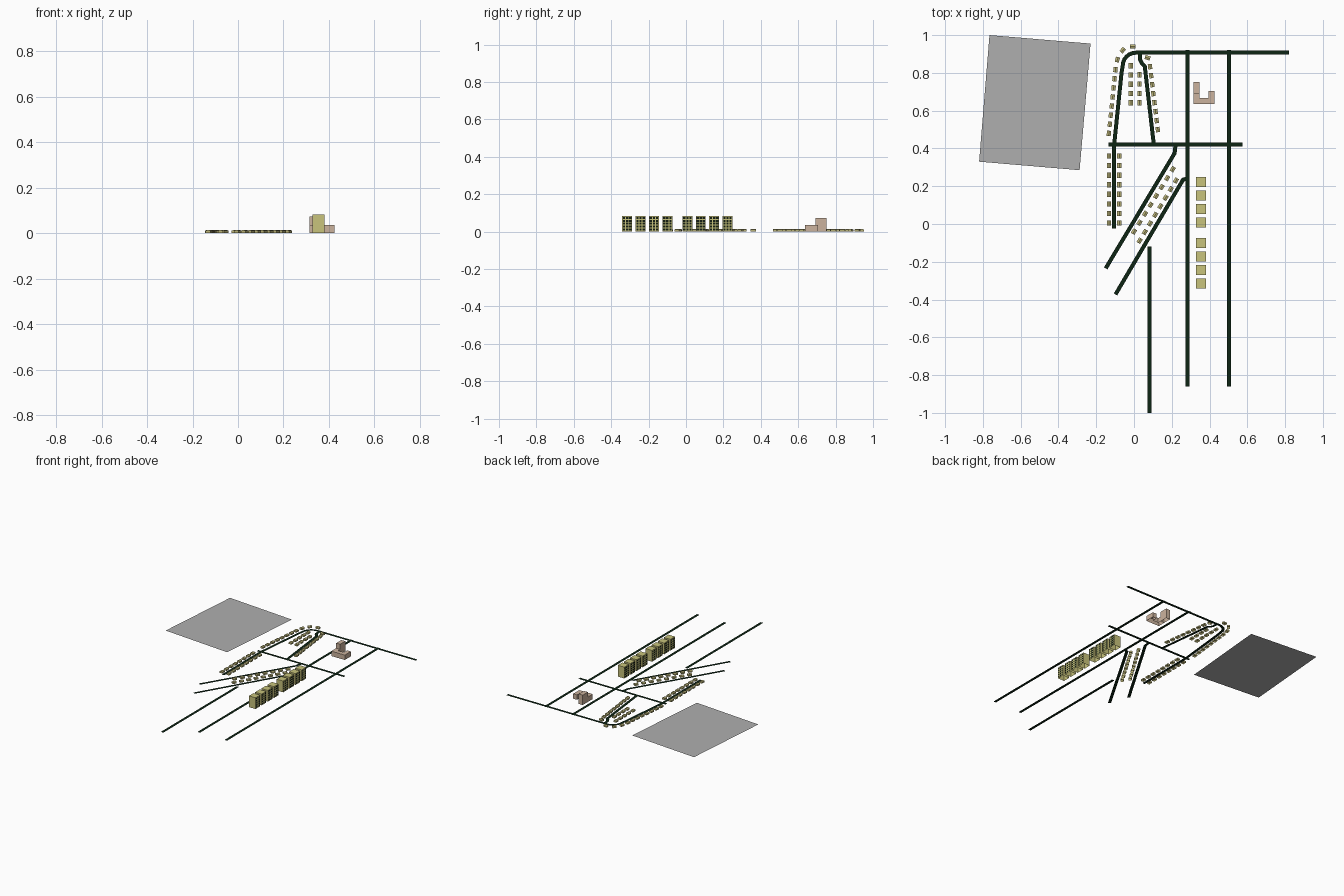
import bpy, bmesh, math
from mathutils import Vector, Matrix

old = bpy.data.objects.get("Cube")
if old:
    bpy.data.objects.remove(old)


def material(name, r, g, b):
    m = bpy.data.materials.new(name)
    m.use_nodes = True
    m.diffuse_color = (r, g, b, 1)
    m.node_tree.nodes["Principled BSDF"].inputs["Base Color"].default_value = (r, g, b, 1)
    return m


ASPHALT = material("dark green asphalt", 0.004, 0.018, 0.007)
GREY = material("grey paving", 0.43, 0.43, 0.43)
OLIVE = material("pale olive wall", 0.58, 0.55, 0.2)
HOUSE = material("house olive", 0.5, 0.46, 0.19)
TAN = material("tan wall", 0.6, 0.45, 0.34)
GLASS = material("dark window", 0.006, 0.012, 0.006)


def make(name, bm, *mats):
    me = bpy.data.meshes.new(name)
    bm.to_mesh(me)
    bm.free()
    for m in mats:
        me.materials.append(m)
    ob = bpy.data.objects.new(name, me)
    bpy.context.collection.objects.link(ob)
    return ob


def face(bm, pts, mat=0):
    f = bm.faces.new([bm.verts.new(p) for p in pts])
    f.material_index = mat
    return f


def prism(bm, outline, height):
    """Open-bottomed block over a counter-clockwise outline."""
    low = [bm.verts.new((x, y, 0)) for x, y in outline]
    top = [bm.verts.new((x, y, height)) for x, y in outline]
    bm.faces.new(top)
    for i in range(len(low)):
        j = (i + 1) % len(low)
        bm.faces.new((low[i], low[j], top[j], top[i]))


def road(name, points, width=0.021):
    """Flat ribbon with mitred joints."""
    pts = [Vector(p) for p in points]
    bm = bmesh.new()
    rows = []
    for i, p in enumerate(pts):
        a = (p - pts[i - 1]).normalized() if i else None
        b = (pts[i + 1] - p).normalized() if i < len(pts) - 1 else None
        t = ((a or b) + (b or a)).normalized()
        n = Vector((-t.y, t.x)) * width / 2 / max(0.5, t.dot(a or b))
        rows.append([bm.verts.new((*q, 0.001)) for q in (p + n, p - n)])
    for (l0, r0), (l1, r1) in zip(rows, rows[1:]):
        bm.faces.new((l0, r0, r1, l1))
    make(name, bm, ASPHALT)


# Paved field
bm = bmesh.new()
face(bm, [(-0.82, 0.33, 0), (-0.288, 0.285, 0), (-0.23, 0.955, 0), (-0.765, 1.0, 0)])
make("paved_field", bm, GREY)

# Roads
bend = [(-0.105, -0.025), (-0.105, 0.42), (-0.066, 0.8)]
bend += [(0.01 - 0.07 * math.cos(a), 0.837 + 0.07 * math.sin(a))
         for a in [math.radians(d) for d in range(0, 91, 15)]]
road("main_loop_road", bend + [(0.82, 0.907)])
road("inner_loop_road", [(0.03, 0.905), (0.032, 0.87), (0.042, 0.85),
                         (0.057, 0.835), (0.105, 0.42)])
road("cross_road", [(-0.135, 0.42), (0.575, 0.42)])
road("avenue_west", [(0.283, 0.92), (0.283, -0.86)])
road("avenue_east", [(0.503, 0.92), (0.503, -0.86)])
road("south_lane", [(0.082, -0.12), (0.082, -1.0)])
road("diagonal_road_north", [(0.22, 0.42), (0.215, 0.375), (-0.15, -0.235)])
road("diagonal_road_south", [(0.283, 0.24), (0.26, 0.235), (-0.098, -0.373)])


# Apartment towers with window grids on the long facades
def tower(name, cx, cy, size=0.053, height=0.083):
    h = size / 2
    bm = bmesh.new()
    prism(bm, [(cx - h, cy - h), (cx + h, cy - h), (cx + h, cy + h), (cx - h, cy + h)], height)
    for side in (1, -1):
        x = cx + side * (h + 0.0008)
        for col in (-1, 0, 1):
            for row in range(5):
                y, z = cy + col * 0.0165, 0.011 + row * 0.0155
                w, t = 0.006 * side, 0.0052
                face(bm, [(x, y - w, z - t), (x, y + w, z - t),
                          (x, y + w, z + t), (x, y - w, z + t)], 1)
    make(name, bm, OLIVE, GLASS)


for block, start in enumerate((0.222, -0.1)):
    for i in range(4):
        tower(f"tower_{block * 4 + i + 1}", 0.355, start - i * 0.0715)

# U-shaped school with a taller wing
bm = bmesh.new()
prism(bm, [(0.315, 0.635), (0.425, 0.635), (0.425, 0.705), (0.394, 0.705),
           (0.394, 0.667), (0.347, 0.667), (0.347, 0.692), (0.315, 0.692)], 0.036)
prism(bm, [(0.315, 0.692), (0.347, 0.692), (0.347, 0.752), (0.315, 0.752)], 0.073)
make("school", bm, TAN)


# Small houses with low gable roofs
def house(bm, x, y, angle=0, w=0.011, l=0.014, eave=0.011, ridge=0.015):
    m = Matrix.Translation((x, y, 0)) @ Matrix.Rotation(angle, 4, 'Z')
    ends = []
    for s in (-l, l):
        ends.append([bm.verts.new(m @ Vector(p)) for p in
                     ((-w, s, 0), (w, s, 0), (w, s, eave), (0, s, ridge), (-w, s, eave))])
    front, back = ends
    bm.faces.new(front)
    bm.faces.new(back[::-1])
    for i in range(1, 5):
        j = (i + 1) % 5
        bm.faces.new((front[i], back[i], back[j], front[j]))


def house_row(name, start, end, count, angle=None):
    a, b = Vector(start), Vector(end)
    d = b - a
    if angle is None:
        angle = math.atan2(d.y, d.x) - math.pi / 2
    bm = bmesh.new()
    for i in range(count):
        house(bm, *a.lerp(b, i / max(1, count - 1)), angle)
    make(name, bm, HOUSE)


house_row("houses_lane_west", (-0.132, 0.005), (-0.132, 0.36), 8)
house_row("houses_lane_east", (-0.078, 0.005), (-0.078, 0.36), 8)
house_row("houses_loop_west", (-0.133, 0.48), (-0.098, 0.817), 8)
house_row("houses_court_west", (-0.017, 0.642), (-0.017, 0.838), 5)
house_row("houses_court_east", (0.03, 0.642), (0.03, 0.79), 4)
house_row("houses_loop_east", (0.126, 0.5), (0.085, 0.833), 8)
house_row("houses_diagonal_north", (0.0, -0.04), (0.205, 0.29), 8)
house_row("houses_diagonal_south", (0.03, -0.088), (0.222, 0.23), 8)

# Houses around the bend
bm = bmesh.new()
for x, y, deg in ((-0.088, 0.87, -15), (-0.06, 0.92, -40), (-0.007, 0.94, -88), (0.072, 0.88, 70)):
    house(bm, x, y, math.radians(deg))
make("houses_bend", bm, HOUSE)
